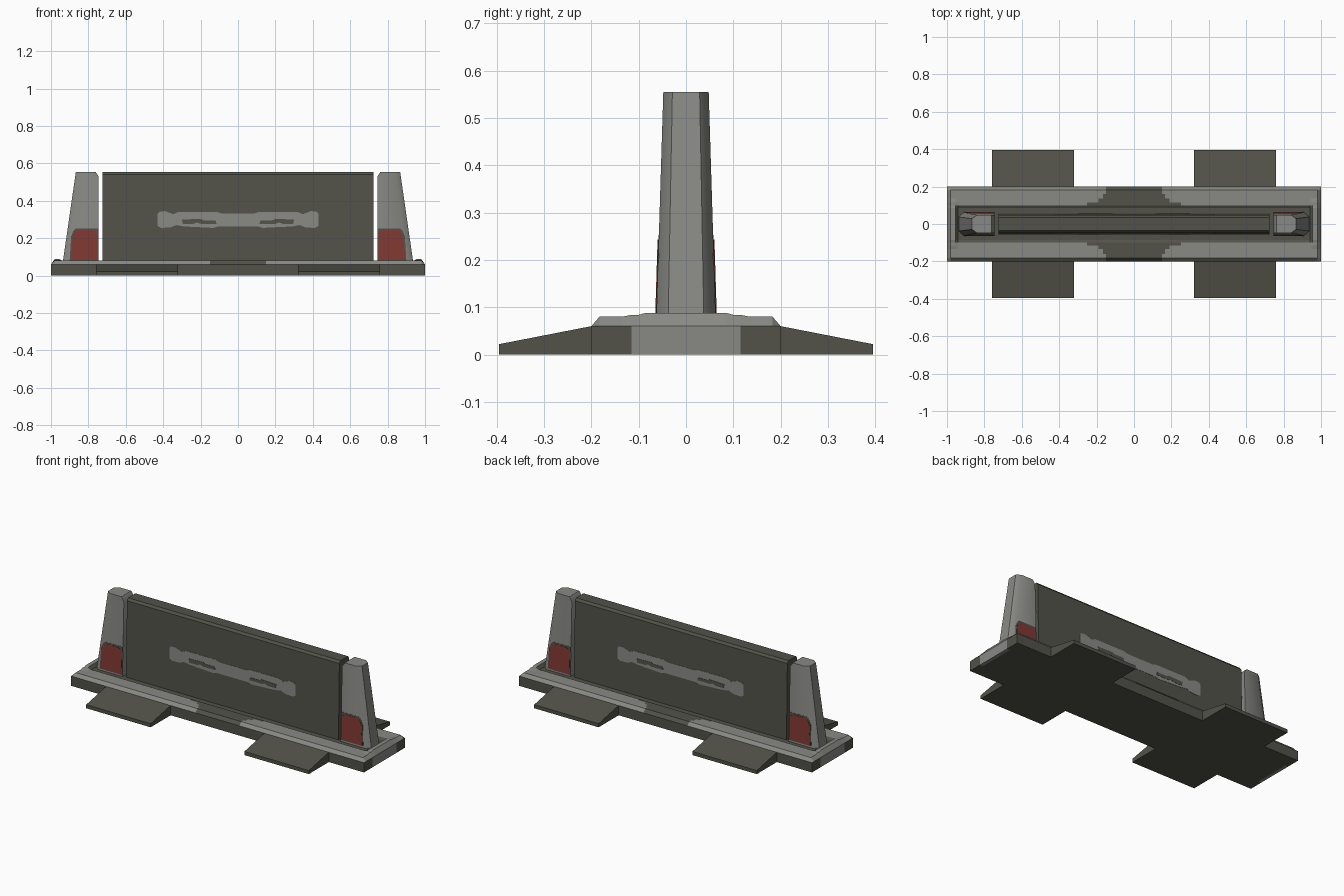
import bpy, bmesh, math

if "Cube" in bpy.data.objects:
    bpy.data.objects.remove(bpy.data.objects["Cube"])


def material(name, rgb):
    m = bpy.data.materials.new(name)
    m.diffuse_color = (*rgb, 1)
    m.use_nodes = True
    m.node_tree.nodes["Principled BSDF"].inputs["Base Color"].default_value = m.diffuse_color
    return m


DARK = material("dark olive grey", (0.085, 0.085, 0.068))
LIGHT = material("light grey", (0.25, 0.25, 0.235))
RED = material("dull red", (0.22, 0.04, 0.032))


def finish(name, bm, mats, smooth=None):
    bmesh.ops.recalc_face_normals(bm, faces=bm.faces)
    me = bpy.data.meshes.new(name)
    bm.to_mesh(me)
    bm.free()
    for m in mats:
        me.materials.append(m)
    ob = bpy.data.objects.new(name, me)
    bpy.context.collection.objects.link(ob)
    if smooth:
        bpy.ops.object.select_all(action='DESELECT')
        ob.select_set(True)
        bpy.context.view_layer.objects.active = ob
        bpy.ops.object.shade_smooth_by_angle(angle=math.radians(smooth))
    return ob


def loft(name, rings, mat, smooth=None):
    """Join equal-length rings of points and cap both ends."""
    bm = bmesh.new()
    vs = [[bm.verts.new(p) for p in r] for r in rings]
    n = len(vs[0])
    for a, b in zip(vs, vs[1:]):
        for i in range(n):
            bm.faces.new((a[i], a[(i + 1) % n], b[(i + 1) % n], b[i]))
    bm.faces.new(vs[0])
    bm.faces.new(vs[-1])
    return finish(name, bm, [mat], smooth)


def plate(name, outline, depth, side, lift, mat):
    """Thin painted plate lying on a sloping front (-1) or back (+1) face."""
    rings = [[(x, side * (depth(z) + d), z) for x, z in outline] for d in (-0.003, lift)]
    return loft(name, rings, mat)


# Base slab: height grid with bevelled rim, shallow trench and raised end lips
half_x = [0.08, 0.15, 0.165, 0.19, 0.25, 0.6, 0.94, 0.955, 0.98, 1.0]
half_y = [0.085, 0.1, 0.115, 0.135, 0.16, 0.183, 0.2]
xs = [-v for v in reversed(half_x)] + half_x
ys = [-v for v in reversed(half_y)] + half_y


def height(x, y):
    x, y = abs(x), abs(y)
    if x > 0.99 or y > 0.19:
        return 0.06
    if x > 0.95:
        return 0.088 if y < 0.09 else 0.084 if y < 0.12 else 0.08
    return 0.072 if y < 0.09 else 0.08


bm = bmesh.new()
top = [[bm.verts.new((x, y, height(x, y))) for y in ys] for x in xs]
low = [[bm.verts.new((x, y, 0)) for y in ys] for x in xs]
nx, ny = len(xs), len(ys)
for i in range(nx - 1):
    for j in range(ny - 1):
        for g in (top, low):
            bm.faces.new((g[i][j], g[i + 1][j], g[i + 1][j + 1], g[i][j + 1]))
    for j in (0, ny - 1):
        bm.faces.new((top[i][j], top[i + 1][j], low[i + 1][j], low[i][j]))
for j in range(ny - 1):
    for i in (0, nx - 1):
        bm.faces.new((top[i][j], top[i][j + 1], low[i][j + 1], low[i][j]))
for f in bm.faces:
    c = f.calc_center_median()
    x, y, z = abs(c.x), abs(c.y), c.z
    if z < 0.05:
        light = x > 0.99 and y < 0.11      # walls: only the middle of each end
    else:
        start = 0.25 if y < 0.115 else 0.19 if y < 0.135 else 0.165 if y < 0.16 else 0.15
        light = x > 0.95 or (y > 0.1 and x > start)
    f.material_index = int(light)
finish("base", bm, [DARK, LIGHT])

# Four sloping stabiliser feet
for sx in (-1, 1):
    for sy in (-1, 1):
        side = [(0.19, 0), (0.395, 0), (0.395, 0.022), (0.2, 0.06), (0.19, 0.06)]
        loft("stabiliser_foot", [[(sx * x, sy * y, z) for y, z in side] for x in (0.32, 0.76)], DARK)


# Barrier panel between the posts, tapered with a small top chamfer
def panel_depth(z):
    return 0.056 - 0.009 * (z - 0.07) / 0.485


def panel_ring(x, inset):
    return [(x, -0.056, 0.07), (x, 0.056, 0.07),
            (x, panel_depth(0.54), 0.54), (x, 0.036, 0.554 - inset),
            (x, -0.036, 0.554 - inset), (x, -panel_depth(0.54), 0.54)]


loft("barrier_panel", [panel_ring(-0.725, 0), panel_ring(0.725, 0)], DARK)

# Painted patch with two dark slots, on both faces of the panel
upper = [(0.09, 0.333), (0.115, 0.341), (0.32, 0.341), (0.345, 0.328),
         (0.39, 0.345), (0.42, 0.342), (0.43, 0.33)]
lower = [(0.43, 0.265), (0.41, 0.255), (0.36, 0.258), (0.33, 0.27),
         (0.29, 0.263), (0.13, 0.255), (0.11, 0.262)]
half = upper + lower
patch = half + [(-x, z) for x, z in reversed(half)]
slot = [(0.115, 0.277), (0.2, 0.277), (0.22, 0.284), (0.24, 0.276), (0.295, 0.276),
        (0.3, 0.3), (0.2, 0.303), (0.185, 0.296), (0.12, 0.296)]
for s in (-1, 1):
    plate("panel_patch", patch, panel_depth, s, 0.0015, LIGHT)
    for sx in (-1, 1):
        plate("patch_slot", [(sx * x, z) for x, z in slot], panel_depth, s, 0.003, DARK)


# Tapered end posts with chamfered outer corners
def post_depth(z):
    return 0.063 - 0.015 * (z - 0.07) / 0.485


def post_ring(sx, z, inner):
    t = (z - 0.07) / 0.485
    d, edge, tip = post_depth(z), 0.91 - 0.07 * t, 0.937 - 0.07 * t
    pts = [(inner, -d), (edge, -d), (tip, -d * 0.6), (tip, d * 0.6), (edge, d), (inner, d)]
    return [(sx * x, y, z) for x, y in pts]


border = [(0.746, 0.082), (0.9, 0.082), (0.892, 0.21), (0.88, 0.24), (0.865, 0.253), (0.746, 0.253)]
marker = [(0.75, 0.084), (0.894, 0.084), (0.884, 0.21), (0.872, 0.232), (0.858, 0.243),
          (0.775, 0.243), (0.75, 0.23)]
for sx in (-1, 1):
    loft("end_post", [post_ring(sx, 0.07, 0.745), post_ring(sx, 0.53, 0.745),
                      post_ring(sx, 0.555, 0.762)], LIGHT, 40)
    # Red markers with dark borders on front and back
    for s in (-1, 1):
        plate("marker_border", [(sx * x, z) for x, z in border], post_depth, s, 0.001, DARK)
        plate("red_marker", [(sx * x, z) for x, z in marker], post_depth, s, 0.0025, RED)
